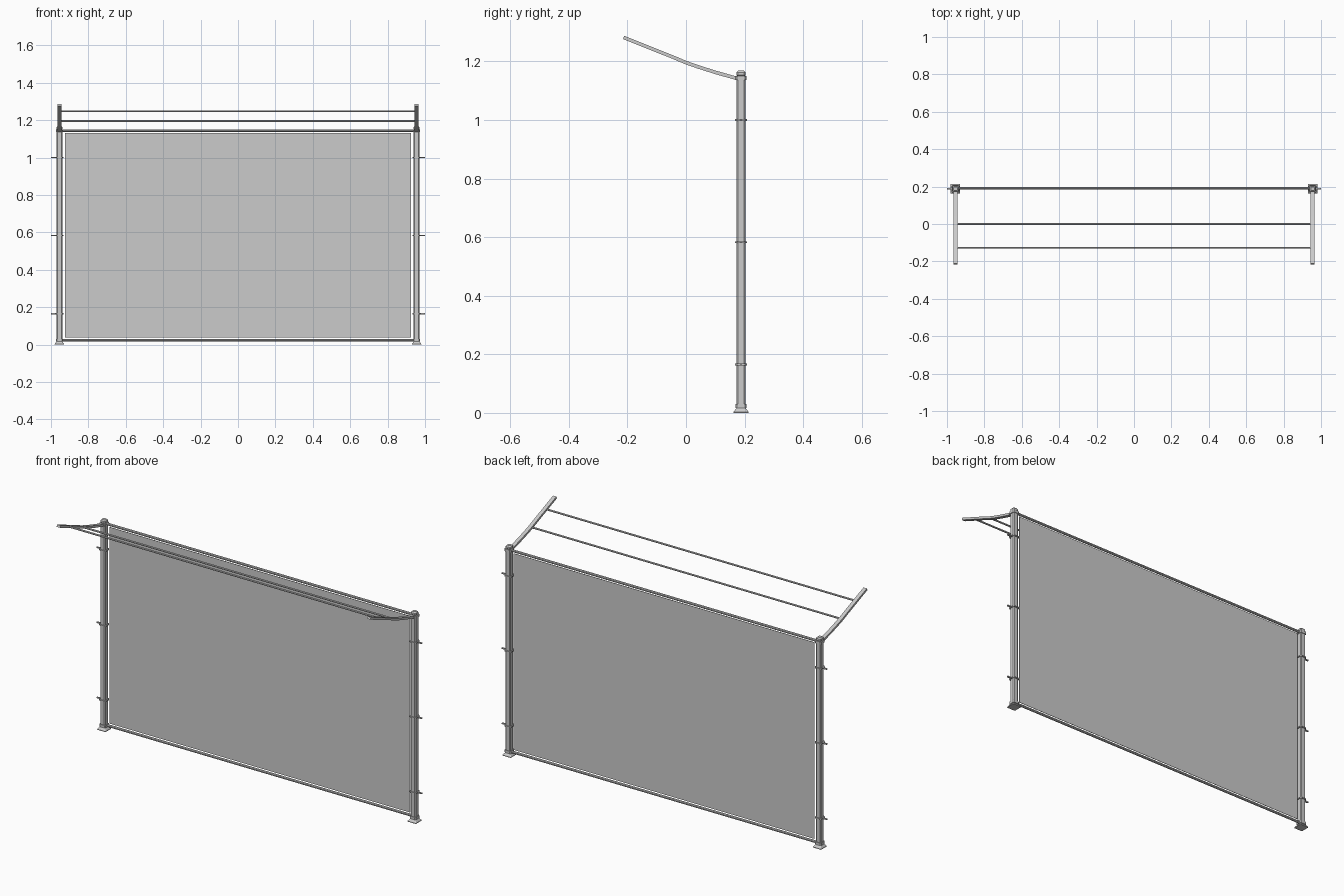
import bpy, bmesh, math
from mathutils import Vector

if "Cube" in bpy.data.objects:
    bpy.data.objects.remove(bpy.data.objects["Cube"])

PX, PY = 0.955, 0.188   # post centre


def finish(name, bm):
    bmesh.ops.recalc_face_normals(bm, faces=bm.faces[:])
    me = bpy.data.meshes.new(name)
    bm.to_mesh(me)
    bm.free()
    ob = bpy.data.objects.new(name, me)
    bpy.context.scene.collection.objects.link(ob)
    return ob


def outline(h, c):
    """Square of half width h with corners cut by c."""
    k = h - c
    return [(h, -k), (h, k), (k, h), (-k, h), (-h, k), (-h, -k), (-k, -h), (k, -h)]


def stack(name, x, y, rings):
    """Chamfered-square solid from (z, half width, chamfer) rings."""
    bm = bmesh.new()
    loops = [[bm.verts.new((x + a, y + b, z)) for a, b in outline(h, c)] for z, h, c in rings]
    for lo, hi in zip(loops, loops[1:]):
        for i in range(8):
            j = (i + 1) % 8
            bm.faces.new((lo[i], lo[j], hi[j], hi[i]))
    bm.faces.new(loops[0])
    bm.faces.new(loops[-1])
    return finish(name, bm)


def box(name, lo, hi):
    bm = bmesh.new()
    bmesh.ops.create_cube(bm, size=1)
    lo, hi = Vector(lo), Vector(hi)
    for v in bm.verts:
        v.co = (lo + hi) / 2 + v.co * (hi - lo)
    return finish(name, bm)


def rod(name, half, y, z, r, sides=8):
    """Bar running along x."""
    bm = bmesh.new()
    ends = []
    for x in (-half, half):
        ends.append([bm.verts.new((x, y + r * math.cos(t), z + r * math.sin(t)))
                     for t in [(i + .5) * math.tau / sides for i in range(sides)]])
        bm.faces.new(ends[-1])
    for i in range(sides):
        j = (i + 1) % sides
        bm.faces.new((ends[0][i], ends[0][j], ends[1][j], ends[1][i]))
    return finish(name, bm)


def arm(name, x, path, w, t):
    """Flat bar following (y, z) points."""
    bm = bmesh.new()
    n = len(path)
    secs = []
    for i, (y, z) in enumerate(path):
        a, b = path[max(i - 1, 0)], path[min(i + 1, n - 1)]
        d = Vector((b[0] - a[0], b[1] - a[1])).normalized()
        ny, nz = -d.y * t, d.x * t
        secs.append([bm.verts.new((x + sx * w, y + s * ny, z + s * nz))
                     for sx, s in ((-1, -1), (1, -1), (1, 1), (-1, 1))])
    for p, q in zip(secs, secs[1:]):
        for i in range(4):
            j = (i + 1) % 4
            bm.faces.new((p[i], p[j], q[j], q[i]))
    bm.faces.new(secs[0])
    bm.faces.new(secs[-1])
    return finish(name, bm)


for side, s in (("left", -1), ("right", 1)):
    x = s * PX
    stack(side + "_post", x, PY, [(0.012, 0.0155, 0.005), (1.15, 0.0155, 0.005)])
    # flared square foot
    stack(side + "_foot", x, PY, [(0, 0.026, 0.002), (0.003, 0.026, 0.002), (0.016, 0.016, 0.004)])
    # collars holding the rails
    for n, z in (("lower", 0.024), ("upper", 1.143)):
        stack(f"{side}_{n}_collar", x, PY, [(z - 0.007, 0.019, 0.005), (z + 0.007, 0.019, 0.005)])
    # bevelled cap
    stack(side + "_cap", x, PY, [(1.150, 0.013, 0.004), (1.153, 0.0155, 0.005),
                                (1.163, 0.0155, 0.005), (1.169, 0.010, 0.004)])
    # clamps: band round the post with an outward tail
    for k, z in enumerate((0.165, 0.583, 1.0)):
        stack(f"{side}_clamp_{k}", x, PY, [(z - 0.003, 0.021, 0.007), (z + 0.003, 0.021, 0.007)])
        box(f"{side}_clamp_tail_{k}", (x + s * 0.018, PY - 0.004, z - 0.003),
            (s * 1.0, PY + 0.004, z + 0.003))
    # overhanging bent arm
    arm(side + "_arm", x, [(0.188, 1.138), (0.10, 1.163), (0.04, 1.182), (0, 1.196),
                           (-0.04, 1.213), (-0.213, 1.282)], 0.0105, 0.006)

rod("top_rail", 0.945, PY + 0.004, 1.144, 0.007)
rod("bottom_rail", 0.945, PY + 0.004, 0.024, 0.007)
rod("inner_wire", 0.95, 0, 1.196, 0.005)
rod("outer_wire", 0.95, -0.127, 1.248, 0.005)
box("mesh_panel", (-0.925, PY + 0.003, 0.038), (0.925, PY + 0.005, 1.131))
